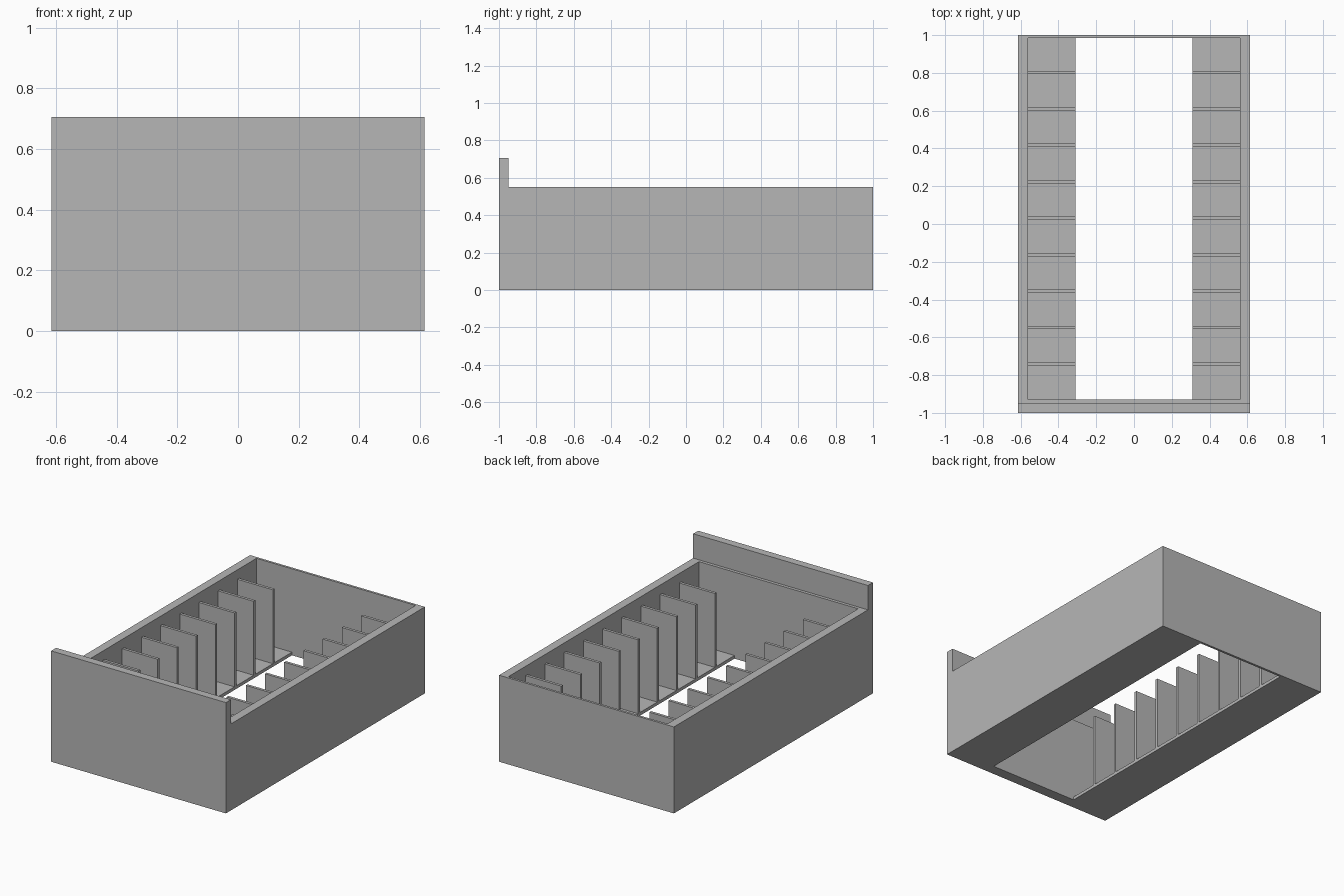
import bpy
import bmesh
from mathutils import Vector

cube = bpy.data.objects.get("Cube")
if cube:
    bpy.data.objects.remove(cube, do_unlink=True)

grey = bpy.data.materials.new("plain grey")
grey.use_nodes = True
colour = (0.47, 0.47, 0.47, 1)
grey.diffuse_color = colour
grey.node_tree.nodes["Principled BSDF"].inputs["Base Color"].default_value = colour


def box(name, low, high):
    """Flat-faced box between two opposite corners."""
    low, high = Vector(low), Vector(high)
    bm = bmesh.new()
    bmesh.ops.create_cube(bm, size=1)
    for v in bm.verts:
        v.co = v.co * (high - low)
    mesh = bpy.data.meshes.new(name)
    bm.to_mesh(mesh)
    bm.free()
    mesh.materials.append(grey)
    obj = bpy.data.objects.new(name, mesh)
    obj.location = (low + high) / 2
    bpy.context.collection.objects.link(obj)
    return obj


# Main dimensions
OUT, WALL, SLOT = 0.615, 0.56, 0.31      # outer face, inner face, floor edge in x
FRONT, BACK = -0.93, 0.985               # inside faces in y
LIP = -0.95                              # rear of the tall front panel
RIM, FLOOR = 0.55, 0.02

# Front panel, with the lower inner wall behind it, and thin back wall
box("front_panel", (-OUT, -1, 0), (OUT, LIP, 0.705))
box("front_inner_wall", (-WALL, LIP, 0), (WALL, FRONT, RIM))
box("back_wall", (-WALL, BACK, 0), (WALL, 1, RIM))

# Side walls, floor strips and dividers, mirrored left and right
DIVIDERS, FIRST, STEP, HALF = 9, -0.741, 0.1929, 0.009
for side, s in (("left", 1), ("right", -1)):
    def mirrored(name, x0, x1, y0, y1, z0, z1):
        xs = sorted((s * x0, s * x1))
        return box(side + "_" + name, (xs[0], y0, z0), (xs[1], y1, z1))

    mirrored("side_wall", WALL, OUT, LIP, 1, 0, RIM)
    mirrored("floor_strip", SLOT, WALL, FRONT, BACK, 0, FLOOR)
    for i in range(DIVIDERS):
        y = FIRST + i * STEP
        mirrored(f"divider_{i + 1}", SLOT, WALL, y - HALF, y + HALF, FLOOR, 0.49)
